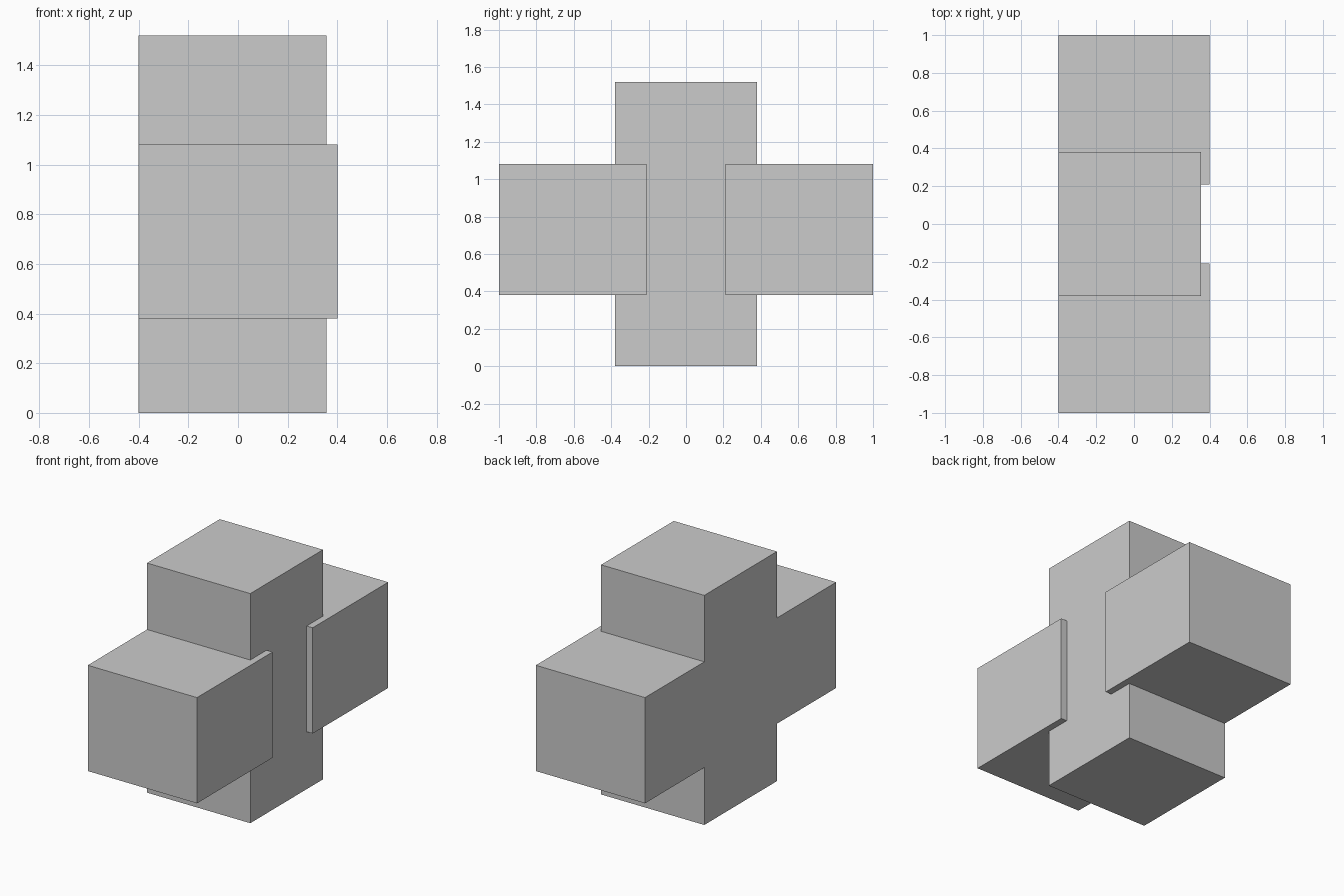
import bpy, bmesh, math

if "Cube" in bpy.data.objects:
    bpy.data.objects.remove(bpy.data.objects["Cube"])


def box(name, x, y, z):
    """Axis-aligned box from (min, max) ranges."""
    bpy.ops.mesh.primitive_cube_add(size=1, location=[sum(r) / 2 for r in (x, y, z)])
    ob = bpy.context.object
    ob.name = name
    ob.scale = [r[1] - r[0] for r in (x, y, z)]
    bpy.ops.object.transform_apply(location=True, rotation=False, scale=True)
    return ob


# Side arms, one each side, proud of the post on +x
arms = [box("side_arm", (-0.4, 0.4), sorted((s * 0.21, s * 1.0)), (0.38, 1.08))
        for s in (-1, 1)]

# Upright post
post = box("cross_block", (-0.4, 0.356), (-0.38, 0.38), (0, 1.52))

# Fuse into one solid with a flush cross-shaped back
for arm in arms:
    mod = post.modifiers.new("fuse", 'BOOLEAN')
    mod.operation = 'UNION'
    mod.solver = 'EXACT'
    mod.object = arm
    bpy.ops.object.modifier_apply(modifier=mod.name)
    bpy.data.objects.remove(arm, do_unlink=True)

# Merge coplanar faces
bm = bmesh.new()
bm.from_mesh(post.data)
bmesh.ops.dissolve_limit(bm, angle_limit=math.radians(1), verts=bm.verts, edges=bm.edges)
bm.to_mesh(post.data)
bm.free()
